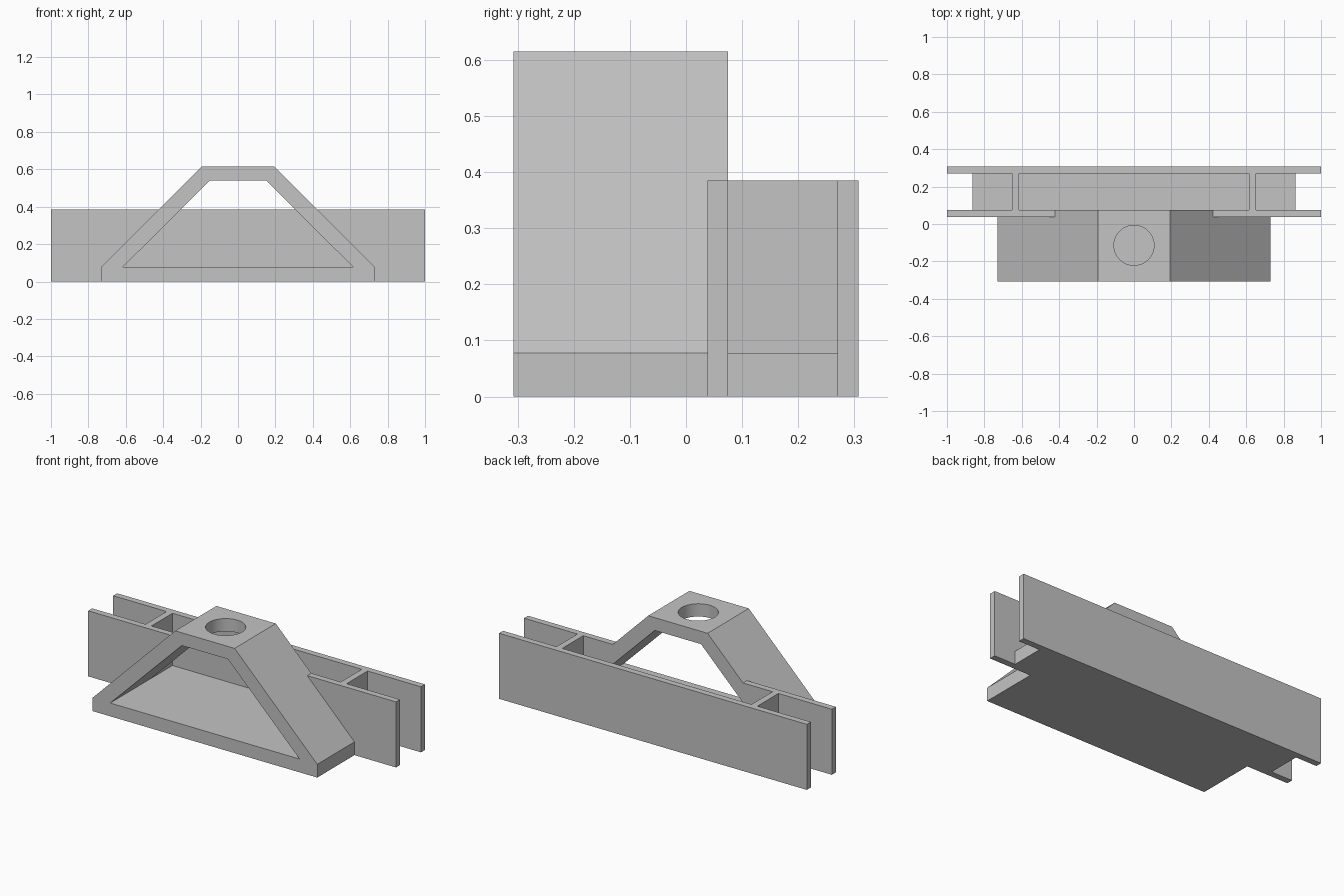
import bpy, bmesh
from mathutils import Vector

cube = bpy.data.objects.get("Cube")
if cube:
    bpy.data.objects.remove(cube, do_unlink=True)

GREY = (0.55, 0.55, 0.55, 1)
mat = bpy.data.materials.new("plain grey")
mat.use_nodes = True
mat.diffuse_color = GREY
mat.node_tree.nodes["Principled BSDF"].inputs["Base Color"].default_value = GREY

# Depth positions, plate height and floor height
FRONT, WING, INNER, BACK, REAR = -0.307, 0.038, 0.075, 0.27, 0.307
TOP, FLOOR = 0.385, 0.078


def prism(name, outline, y0, y1):
    """Extrude an (x, z) outline along y."""
    bm = bmesh.new()
    face = bm.faces.new([bm.verts.new((x, y0, z)) for x, z in outline])
    new = bmesh.ops.extrude_face_region(bm, geom=[face])["geom"]
    bmesh.ops.translate(bm, vec=Vector((0, y1 - y0, 0)),
                        verts=[v for v in new if isinstance(v, bmesh.types.BMVert)])
    bmesh.ops.recalc_face_normals(bm, faces=bm.faces)
    mesh = bpy.data.meshes.new(name)
    bm.to_mesh(mesh)
    bm.free()
    mesh.materials.append(mat)
    obj = bpy.data.objects.new(name, mesh)
    bpy.context.collection.objects.link(obj)
    return obj


def box(name, x0, x1, y0, y1, z0, z1):
    return prism(name, [(x0, z0), (x1, z0), (x1, z1), (x0, z1)], y0, y1)


def mirrored(half):
    """Complete a symmetric outline from its +x half."""
    return half + [(-x, z) for x, z in reversed(half)]


def cut(obj, cutter):
    cutter.hide_render = True
    mod = obj.modifiers.new("cut", "BOOLEAN")
    mod.operation, mod.solver, mod.object = "DIFFERENCE", "EXACT", cutter
    bpy.context.view_layer.objects.active = obj
    bpy.ops.object.modifier_apply(modifier=mod.name)
    bpy.data.objects.remove(cutter, do_unlink=True)


# Trapezoid bracket with an open middle
bracket = prism("bracket", mirrored([(0.73, 0), (0.73, FLOOR), (0.193, 0.615)]), FRONT, INNER)
cut(bracket, prism("opening_cutter", mirrored([(0.615, FLOOR), (0.15, 0.54)]), -0.5, 0.3))

# Round hole through the bracket top
bpy.ops.mesh.primitive_cylinder_add(vertices=64, radius=0.107, depth=0.3,
                                    location=(0, -0.114, 0.6))
cut(bracket, bpy.context.object)
bpy.ops.object.select_all(action="DESELECT")
bracket.select_set(True)
bpy.context.view_layer.objects.active = bracket
bpy.ops.object.shade_smooth_by_angle(angle=0.5)

# Rear plate and channel floor
box("rear_plate", -1, 1, BACK, REAR, 0, TOP)
box("channel_floor", -0.863, 0.863, INNER, BACK, 0, FLOOR)

# Front plate wings and cross webs on both sides
wing = [(0.73, 0), (1, 0), (1, TOP), (0.423, TOP), (0.73, FLOOR)]
for side, s in (("left", 1), ("right", -1)):
    prism(side + "_front_plate", [(s * x, z) for x, z in wing], WING, INNER)
    box(side + "_web", s * 0.615, s * 0.653, INNER, BACK, FLOOR, TOP)
